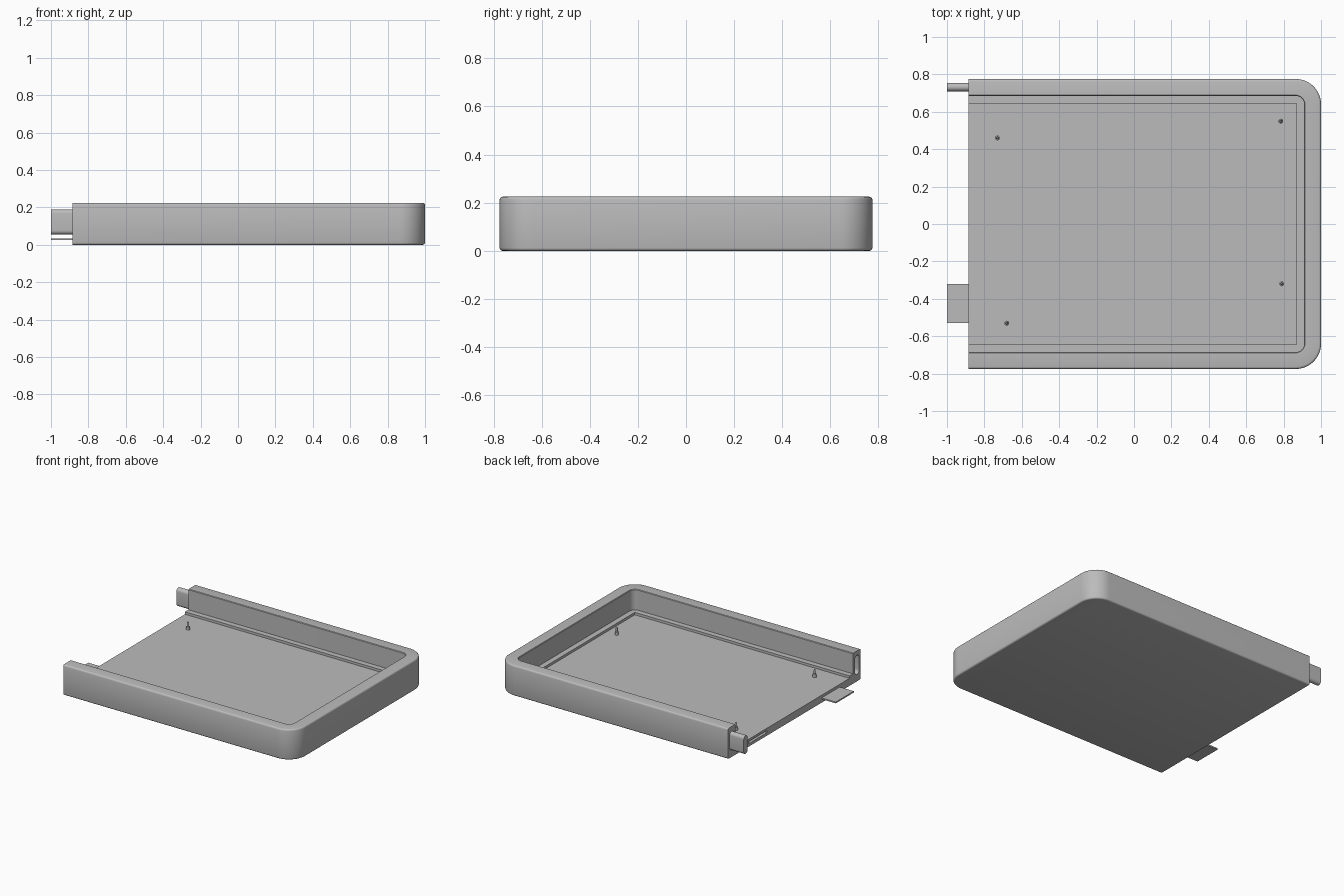
import bpy, bmesh, math
from mathutils import Vector

cube = bpy.data.objects.get("Cube")
if cube:
    bpy.data.objects.remove(cube, do_unlink=True)

OPEN_X, END_X, HALF_Y = -0.885, 1.0, 0.775
FLOOR, LEDGE, TOP = 0.055, 0.073, 0.225
EDGE = 0.012

gray = bpy.data.materials.new("plain gray")
gray.use_nodes = True
gray.diffuse_color = (0.5, 0.5, 0.5, 1)
gray.node_tree.nodes["Principled BSDF"].inputs["Base Color"].default_value = (0.5, 0.5, 0.5, 1)


def finish(name, bm, smooth=True):
    bmesh.ops.recalc_face_normals(bm, faces=bm.faces)
    mesh = bpy.data.meshes.new(name)
    bm.to_mesh(mesh)
    bm.free()
    mesh.materials.append(gray)
    obj = bpy.data.objects.new(name, mesh)
    bpy.context.collection.objects.link(obj)
    if smooth:
        smooth_object(obj)
    return obj


def smooth_object(obj):
    bpy.ops.object.select_all(action="DESELECT")
    obj.select_set(True)
    bpy.context.view_layer.objects.active = obj
    bpy.ops.object.shade_smooth_by_angle(angle=math.radians(35))


def arc(cx, cy, r, start, end, steps):
    """Points on an arc, angles in degrees."""
    angles = [math.radians(start + (end - start) * i / steps) for i in range(steps + 1)]
    return [(cx + r * math.cos(a), cy + r * math.sin(a)) for a in angles]


def u_path(inset, radius):
    """Open U outline with two rounded corners at the closed end."""
    x, y = END_X - inset, HALF_Y - inset
    return ([(OPEN_X, -y)]
            + arc(x - radius, radius - y, radius, -90, 0, 12)
            + arc(x - radius, y - radius, radius, 0, 90, 12)
            + [(OPEN_X, y)])


def box(name, lo, hi, smooth=False):
    bm = bmesh.new()
    bmesh.ops.create_cube(bm, size=1)
    for v in bm.verts:
        v.co = Vector([(l + h) / 2 + c * (h - l) for l, h, c in zip(lo, hi, v.co)])
    return finish(name, bm, smooth)


def stadium(name, x0, x1, y, z0, z1, width):
    """Upright pill-shaped bar running along x."""
    r = width / 2
    outline = arc(y, z1 - r, r, 0, 180, 12) + arc(y, z0 + r, r, 180, 360, 12)
    bm = bmesh.new()
    face = bm.faces.new([bm.verts.new((x0, py, pz)) for py, pz in outline])
    out = bmesh.ops.extrude_face_region(bm, geom=[face])
    for g in out["geom"]:
        if isinstance(g, bmesh.types.BMVert):
            g.co.x = x1
    return finish(name, bm)


def cut(target, cutter):
    mod = target.modifiers.new("cut", "BOOLEAN")
    mod.operation, mod.solver, mod.object = "DIFFERENCE", "EXACT", cutter
    cutter.hide_render = True
    bpy.context.view_layer.update()
    graph = bpy.context.evaluated_depsgraph_get()
    target.data = bpy.data.meshes.new_from_object(target.evaluated_get(graph))
    target.modifiers.clear()
    bpy.data.objects.remove(cutter, do_unlink=True)


# Tray: wall section (inset, height) swept round the U, with rounded rims
section = (arc(EDGE, EDGE, EDGE, 270, 180, 3)
           + arc(EDGE, TOP - EDGE, EDGE, 180, 90, 3)
           + [(0.086, TOP), (0.09, TOP - 0.004), (0.09, LEDGE), (0.13, LEDGE), (0.13, FLOOR)])
bm = bmesh.new()
rings = []
for inset, z in section:
    radius = 0.135 - inset if inset < 0.1 else 0.006
    rings.append([bm.verts.new((x, y, z)) for x, y in u_path(inset, radius)])
for a, b in zip(rings, rings[1:]):
    for i in range(len(a) - 1):
        bm.faces.new((a[i], a[i + 1], b[i + 1], b[i]))
bm.faces.new(rings[0])
bm.faces.new(rings[-1])
bm.faces.new([r[0] for r in rings] + [r[-1] for r in reversed(rings)])
tray = finish("tray", bm, smooth=False)

# Sockets in the open end that mate with the peg and the tongue
cut(tray, stadium("peg_socket_cutter", OPEN_X - 0.05, OPEN_X + 0.12, -0.732, 0.052, 0.193, 0.049))
cut(tray, box("tongue_socket_cutter", (OPEN_X - 0.05, 0.32, 0.022), (OPEN_X + 0.12, 0.53, 0.038)))
smooth_object(tray)

# Peg and tongue reaching out of the open end
stadium("joining_peg", -1.0, OPEN_X + 0.02, 0.732, 0.055, 0.19, 0.045)
box("joining_tongue", (-1.0, -0.53, 0.025), (OPEN_X + 0.02, -0.32, 0.035))

# Mounting pins: wide collar, thin stem, small head
pin_profile = [(0.013, -0.005), (0.013, 0.022), (0.007, 0.024), (0.007, 0.05), (0.004, 0.056)]
for n, (px, py) in enumerate([(-0.73, 0.46), (0.785, 0.55), (0.79, -0.32), (-0.68, -0.53)]):
    bm = bmesh.new()
    loops = [[bm.verts.new((x, y, FLOOR + h)) for x, y in arc(px, py, r, 0, 345, 23)]
             for r, h in pin_profile]
    for a, b in zip(loops, loops[1:]):
        for i in range(len(a)):
            j = (i + 1) % len(a)
            bm.faces.new((a[i], a[j], b[j], b[i]))
    bm.faces.new(loops[0])
    bm.faces.new(loops[-1])
    finish(f"mounting_pin_{n + 1}", bm)
